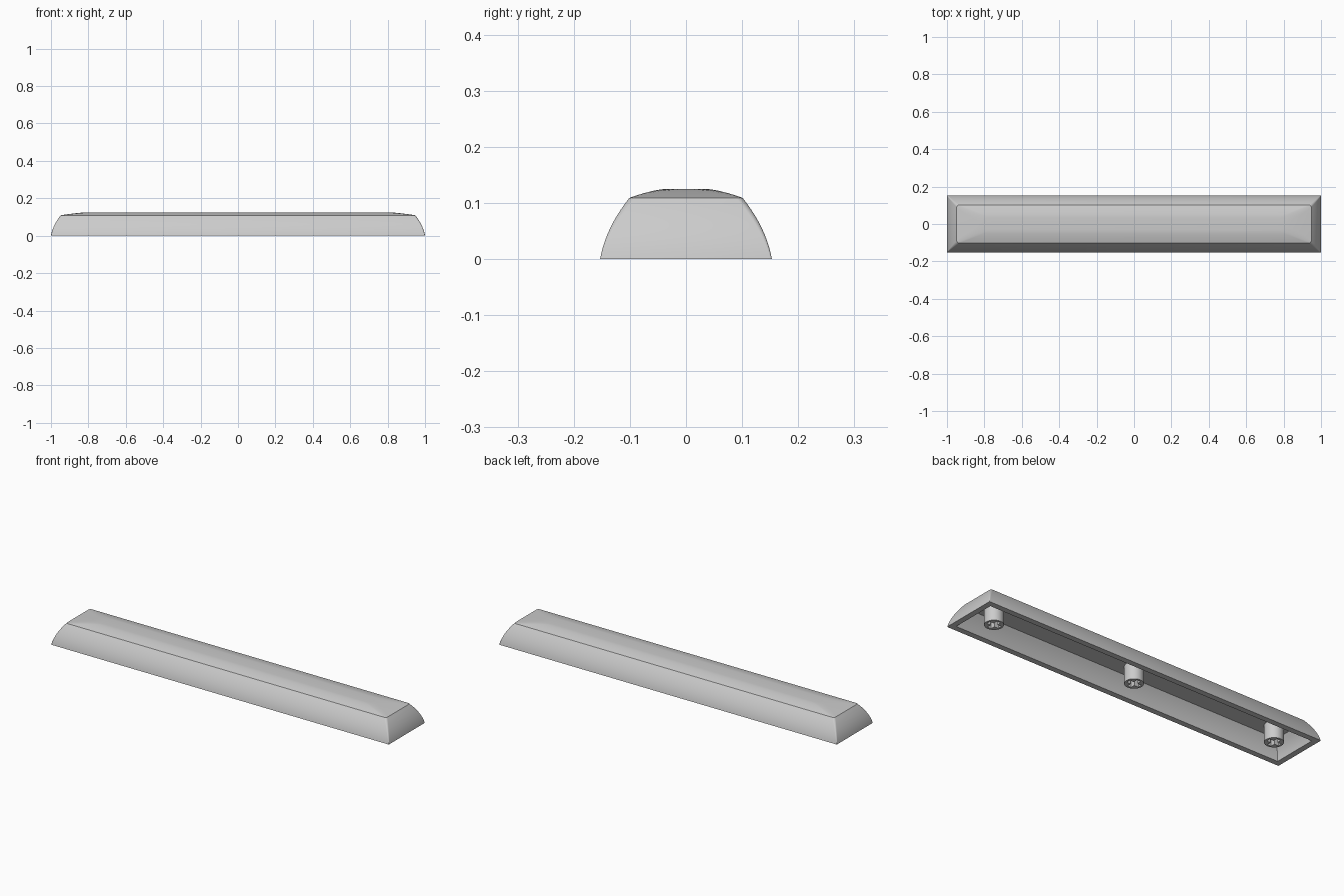
import bpy
import bmesh
import math
from mathutils import Matrix

cube = bpy.data.objects.get("Cube")
if cube:
    bpy.data.objects.remove(cube)

grey = bpy.data.materials.new("light_grey_plastic")
grey.use_nodes = True
COLOUR = (0.6, 0.6, 0.6, 1)
grey.diffuse_color = COLOUR
grey.node_tree.nodes["Principled BSDF"].inputs["Base Color"].default_value = COLOUR

HALF_X, HALF_Y, WALL = 1.0, 0.153, 0.03
EDGE_Z, TOP_Z, CEILING_Z = 0.109, 0.125, 0.09
CORNER_STEPS = 5


def finish(bm, name):
    bmesh.ops.remove_doubles(bm, verts=bm.verts, dist=1e-5)
    bmesh.ops.recalc_face_normals(bm, faces=bm.faces)
    mesh = bpy.data.meshes.new(name)
    bm.to_mesh(mesh)
    bm.free()
    mesh.materials.append(grey)
    obj = bpy.data.objects.new(name, mesh)
    bpy.context.collection.objects.link(obj)
    return obj


def smooth(obj):
    bpy.ops.object.select_all(action="DESELECT")
    obj.select_set(True)
    bpy.context.view_layer.objects.active = obj
    bpy.ops.object.shade_smooth_by_angle(angle=math.radians(28))


def ring(bm, hx, hy, z, radius):
    """Rounded rectangle of vertices."""
    verts = []
    for corner, (sx, sy) in enumerate(((1, 1), (-1, 1), (-1, -1), (1, -1))):
        for i in range(CORNER_STEPS + 1):
            a = math.pi / 2 * (corner + i / CORNER_STEPS)
            verts.append(bm.verts.new((sx * (hx - radius) + radius * math.cos(a),
                                       sy * (hy - radius) + radius * math.sin(a), z)))
    return verts


def lean(z):
    """Inward lean of the curved side walls at a height."""
    s = z / EDGE_Z
    return 0.052 * (0.35 * s + 0.65 * s * s)


# Hollow shell: ceiling, inner walls, rim, curved outer walls, crowned top
bm = bmesh.new()
rings = []
for i in range(6, -1, -1):
    z = CEILING_Z * i / 6
    rings.append(ring(bm, HALF_X - WALL - lean(z), HALF_Y - WALL - lean(z), z, 0.002))
for i in range(11):
    z = EDGE_Z * i / 10
    rings.append(ring(bm, HALF_X - lean(z), HALF_Y - lean(z), z, 0.003 + 0.009 * i / 10))
edge_x, edge_y = HALF_X - lean(EDGE_Z), HALF_Y - lean(EDGE_Z)
for i in range(1, 9):
    k = i / 8
    rings.append(ring(bm, edge_x + (0.8 - edge_x) * k, edge_y + (0.035 - edge_y) * k,
                      EDGE_Z + (TOP_Z - EDGE_Z) * (1 - (1 - k) ** 1.5),
                      0.012 + 0.022 * math.sqrt(k)))
for low, high in zip(rings, rings[1:]):
    for j in range(len(low)):
        n = (j + 1) % len(low)
        bm.faces.new((low[j], low[n], high[n], high[j]))
bm.faces.new(rings[0])
bm.faces.new(rings[-1])
smooth(finish(bm, "key_shell"))


# Mounting stems with cross-shaped sockets
def cross_cutter(x):
    bm = bmesh.new()
    arm, half, depth = 0.035, 0.011, 0.065
    outline = []
    for q in range(4):
        turn = Matrix.Rotation(q * math.pi / 2, 3, "Z")
        for p in ((arm, -half, 0), (arm, half, 0), (half, half, 0)):
            v = bm.verts.new(p)
            v.co = turn @ v.co
            outline.append(v)
    base = bm.faces.new(outline)
    top = bmesh.ops.extrude_face_region(bm, geom=[base])["geom"]
    moved = [g for g in top if isinstance(g, bmesh.types.BMVert)]
    bmesh.ops.translate(bm, verts=moved, vec=(0, 0, depth + 0.02))
    bmesh.ops.translate(bm, verts=bm.verts, vec=(x, 0, -0.02))
    cutter = finish(bm, "socket_cutter")
    cutter.hide_render = True
    return cutter


for name, x in (("left_stem", 0.845), ("middle_stem", 0), ("right_stem", -0.845)):
    height = CEILING_Z + 0.005
    bm = bmesh.new()
    bmesh.ops.create_cone(bm, cap_ends=True, segments=32, radius1=0.046, radius2=0.046,
                          depth=height, matrix=Matrix.Translation((x, 0, height / 2)))
    stem = finish(bm, name)
    cutter = cross_cutter(x)
    cut = stem.modifiers.new("socket", "BOOLEAN")
    cut.operation = "DIFFERENCE"
    cut.solver = "EXACT"
    cut.object = cutter
    bpy.context.view_layer.objects.active = stem
    bpy.ops.object.modifier_apply(modifier=cut.name)
    bpy.data.objects.remove(cutter)
    smooth(stem)
